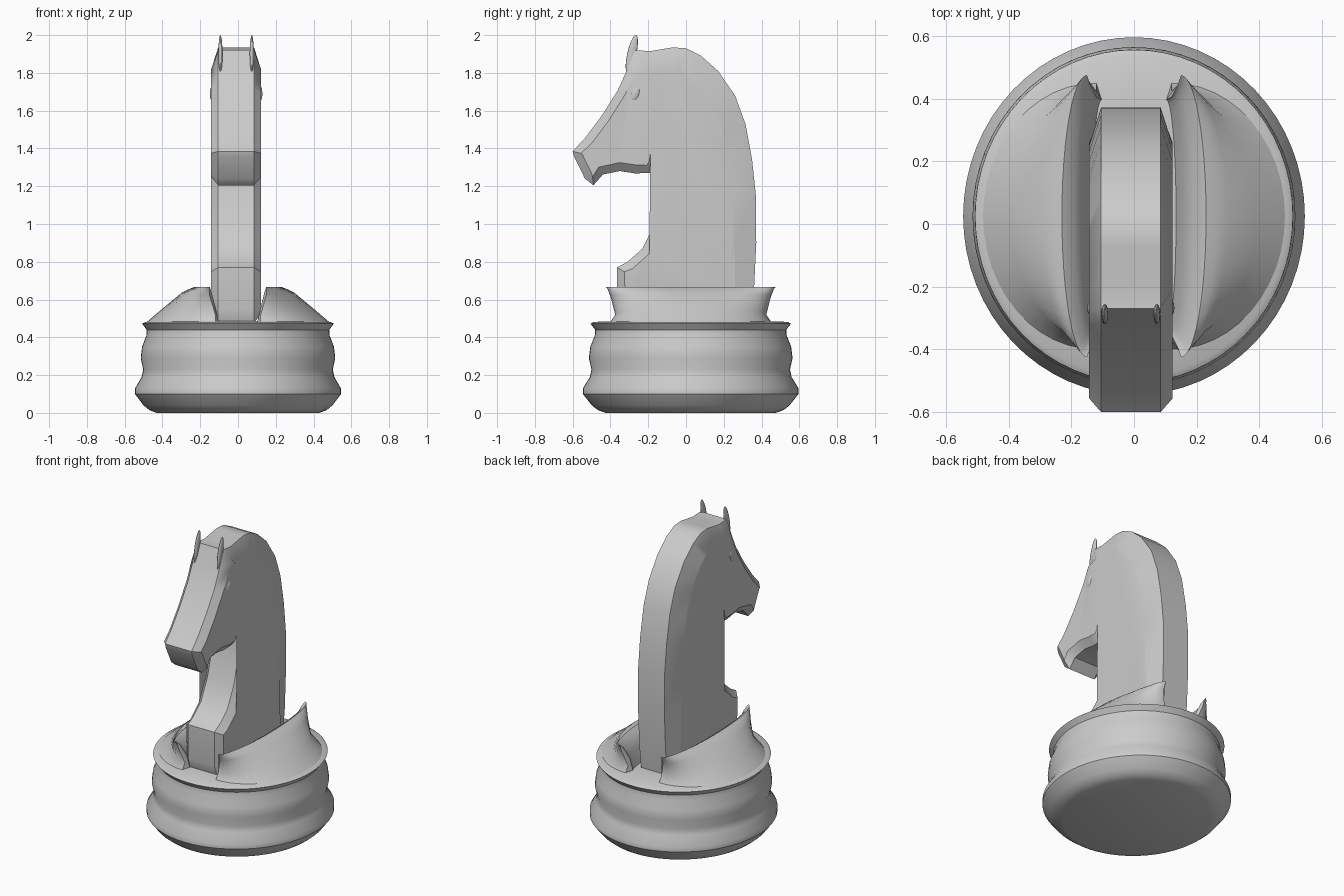
import bpy, bmesh, math
from mathutils import Vector

cube = bpy.data.objects.get("Cube")
if cube:
    bpy.data.objects.remove(cube)

BASE_Y = 0.025
BODY_X = -0.01


def finish(bm, name, angle=35):
    """Turn a bmesh into a smooth-shaded object."""
    bmesh.ops.recalc_face_normals(bm, faces=bm.faces)
    mesh = bpy.data.meshes.new(name)
    bm.to_mesh(mesh)
    bm.free()
    obj = bpy.data.objects.new(name, mesh)
    bpy.context.collection.objects.link(obj)
    bpy.ops.object.select_all(action="DESELECT")
    obj.select_set(True)
    bpy.context.view_layer.objects.active = obj
    bpy.ops.object.shade_smooth_by_angle(angle=math.radians(angle))
    return obj


def loft(bm, rows, closed=False):
    """Bridge equal-length rows of points with quads."""
    rings = [[bm.verts.new(p) for p in row] for row in rows]
    for a, b in zip(rings, rings[1:]):
        count = len(a)
        for i in range(count if closed else count - 1):
            j = (i + 1) % count
            bm.faces.new((a[i], a[j], b[j], b[i]))
    return rings


# Turned base, slightly longer front to back
profile = [(.43, 0), (.47, .015), (.5, .04), (.545, .1), (.545, .13),
           (.51, .19), (.502, .23), (.515, .29), (.508, .35), (.485, .41),
           (.483, .44), (.507, .472), (.49, .482), (.3, .487)]
segments = 64
turns = [math.tau * i / segments for i in range(segments)]
bm = bmesh.new()
rings = loft(bm, [[(r * math.cos(t), BASE_Y + r * 1.047 * math.sin(t), z)
                   for t in turns] for r, z in profile], closed=True)
bm.faces.new(rings[0])
bm.faces.new(rings[-1])
finish(bm, "base")

# Crescent flaps beside the neck: each arc is x start, x reach, y reach, z ends, z rise
arcs = [(.12, .37, .43, .475, 0), (.12, .27, .4, .52, .04),
        (.15, .15, .425, .62, .015), (.15, .11, .44, .655, 0),
        (.15, .08, .45, .667, 0), (.14, .05, .42, .64, 0),
        (.12, .04, .38, .56, .03), (.1, .03, .37, .47, 0)]
steps = 24
sweep = [math.pi * (i / steps - 0.5) for i in range(steps + 1)]
for side, label in ((1, "left"), (-1, "right")):
    bm = bmesh.new()
    rows = [[(side * (x + dx * math.cos(t)), BASE_Y + dy * math.sin(t),
              z + dz * math.cos(t)) for t in sweep]
            for x, dx, dy, z, dz in arcs]
    rings = loft(bm, rows)
    for end in (0, -1):
        bm.faces.new([ring[end] for ring in rings])
    finish(bm, "flap_" + label, 50)

# Horse head and neck: side outline, from the brow over the mane and round
outline = [(-.27, 1.92), (-.19, 1.915), (-.07, 1.935), (0, 1.93), (.08, 1.89),
           (.17, 1.81), (.26, 1.68), (.315, 1.53), (.35, 1.34), (.37, 1.15),
           (.372, .9), (.36, .65), (.34, .48), (-.34, .48), (-.365, .55),
           (-.365, .77), (-.31, .8), (-.23, .87), (-.165, 1), (-.115, 1.18),
           (-.095, 1.31), (-.1, 1.4), (-.125, 1.43), (-.142, 1.38),
           (-.155, 1.31), (-.19, 1.27), (-.27, 1.268), (-.35, 1.28),
           (-.44, 1.262), (-.49, 1.205), (-.535, 1.24), (-.592, 1.355),
           (-.6, 1.385), (-.535, 1.455), (-.445, 1.575), (-.36, 1.71),
           (-.315, 1.81)]
pts = [Vector(p) for p in outline]


def inset(i):
    """Move an outline point inwards, further along the mane."""
    p = pts[i]
    before = (p - pts[i - 1]).normalized()
    after = (pts[(i + 1) % len(pts)] - p).normalized()
    along = (before + after).normalized()
    mane = p.y > 1.85 or p.x > 0.1
    return p + Vector((along.y, -along.x)) * (0.12 if mane else 0.045)


inner = [inset(i) for i in range(len(pts))]
layers = [(-.133, inner), (-.095, pts), (.095, pts), (.133, inner)]
bm = bmesh.new()
rings = loft(bm, [[(BODY_X + x, p.x, p.y) for p in ring]
                  for x, ring in layers], closed=True)
caps = [bm.faces.new(rings[0]), bm.faces.new(rings[-1])]
bmesh.ops.triangulate(bm, faces=caps)
body = finish(bm, "head_and_neck")
weighted = body.modifiers.new("even_shading", "WEIGHTED_NORMAL")
weighted.keep_sharp = True


def ellipsoid(name, centre, size, tilt):
    bpy.ops.mesh.primitive_uv_sphere_add(segments=16, ring_count=10,
                                         location=centre, rotation=(tilt, 0, 0))
    obj = bpy.context.object
    obj.name = name
    obj.scale = size
    bpy.ops.object.shade_smooth()


# Ears and almond eyes on both sides
for side, label in ((1, "left"), (-1, "right")):
    ellipsoid("ear_" + label, (BODY_X + side * .083, -.287, 1.9),
              (.011, .024, .103), -.22)
    ellipsoid("eye_" + label, (BODY_X + side * .127, -.268, 1.69),
              (.012, .022, .042), -.35)
